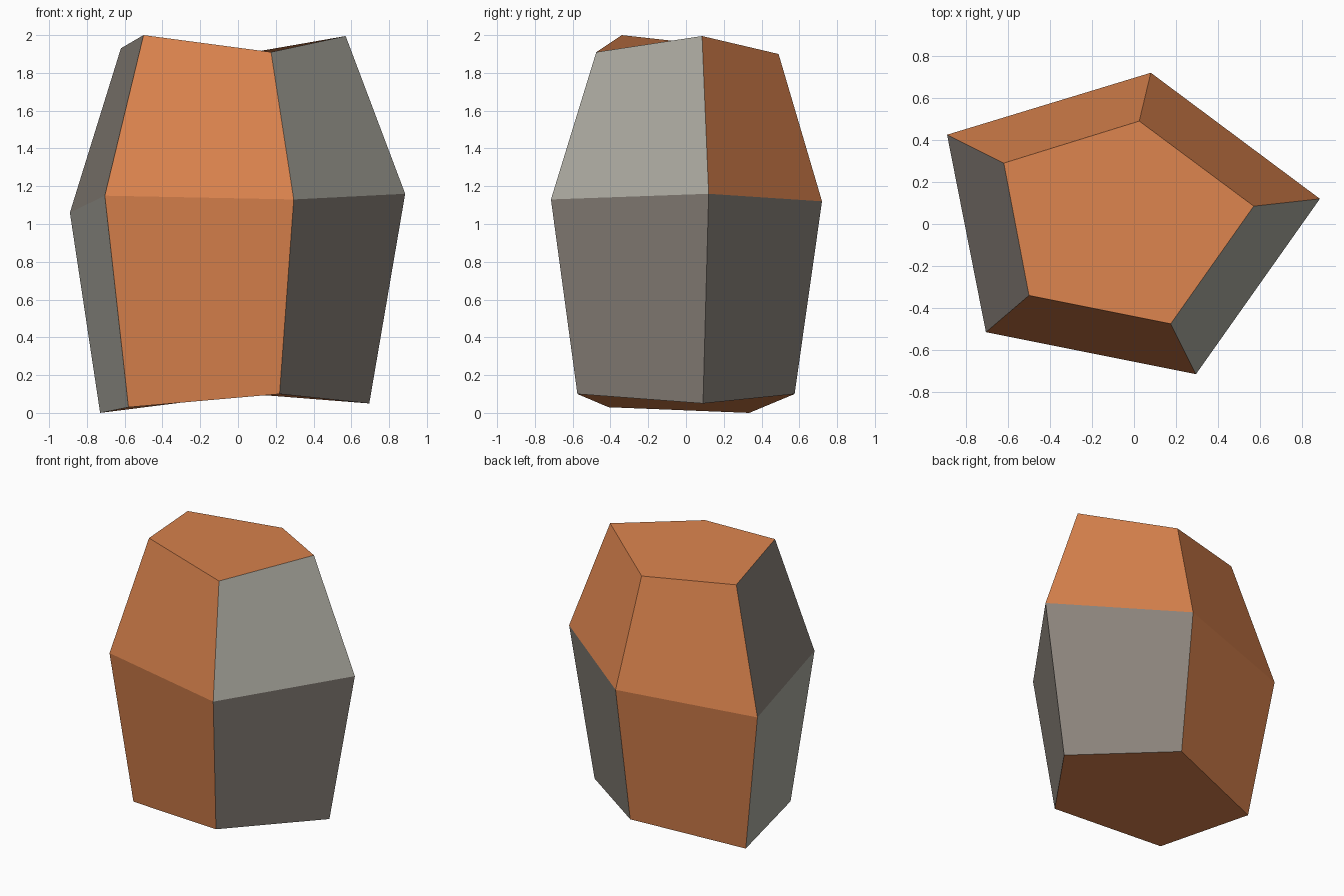
import bpy
import bmesh

if "Cube" in bpy.data.objects:
    bpy.data.objects.remove(bpy.data.objects["Cube"])


def material(name, rgb):
    m = bpy.data.materials.new(name)
    m.diffuse_color = (*rgb, 1.0)
    m.use_nodes = True
    m.node_tree.nodes["Principled BSDF"].inputs["Base Color"].default_value = m.diffuse_color
    return m


# Three flat colours
colours = [
    material("orange", (0.70, 0.226, 0.075)),
    material("light_grey", (0.43, 0.42, 0.37)),
    material("dark_grey", (0.265, 0.235, 0.205)),
]
ORANGE, LIGHT, DARK = range(3)

# Five-sided rings, counter-clockwise from the front left corner
rings = [
    [(-0.58, -0.41, 0.03), (0.22, -0.575, 0.10), (0.695, 0.09, 0.05),
     (0.06, 0.575, 0.10), (-0.73, 0.335, 0.0)],
    [(-0.705, -0.515, 1.15), (0.295, -0.715, 1.13), (0.885, 0.12, 1.16),
     (0.08, 0.72, 1.12), (-0.89, 0.425, 1.06)],
    [(-0.50, -0.34, 2.0), (0.175, -0.475, 1.91), (0.57, 0.085, 1.995),
     (0.025, 0.49, 1.90), (-0.62, 0.29, 1.93)],
]

# Colour of each side, lower band then upper band
side_colours = [
    [ORANGE, DARK, DARK, ORANGE, LIGHT],
    [ORANGE, LIGHT, ORANGE, ORANGE, DARK],
]

bm = bmesh.new()
loops = [[bm.verts.new(p) for p in ring] for ring in rings]

# Side panels between neighbouring rings
for band, (low, high) in enumerate(zip(loops, loops[1:])):
    for i in range(5):
        j = (i + 1) % 5
        face = bm.faces.new((low[i], low[j], high[j], high[i]))
        face.material_index = side_colours[band][i]

# Bottom and top caps
bm.faces.new(loops[0][::-1]).material_index = ORANGE
bm.faces.new(loops[-1]).material_index = ORANGE

mesh = bpy.data.meshes.new("faceted_barrel")
bm.to_mesh(mesh)
bm.free()
for m in colours:
    mesh.materials.append(m)
bpy.context.collection.objects.link(bpy.data.objects.new("faceted_barrel", mesh))
